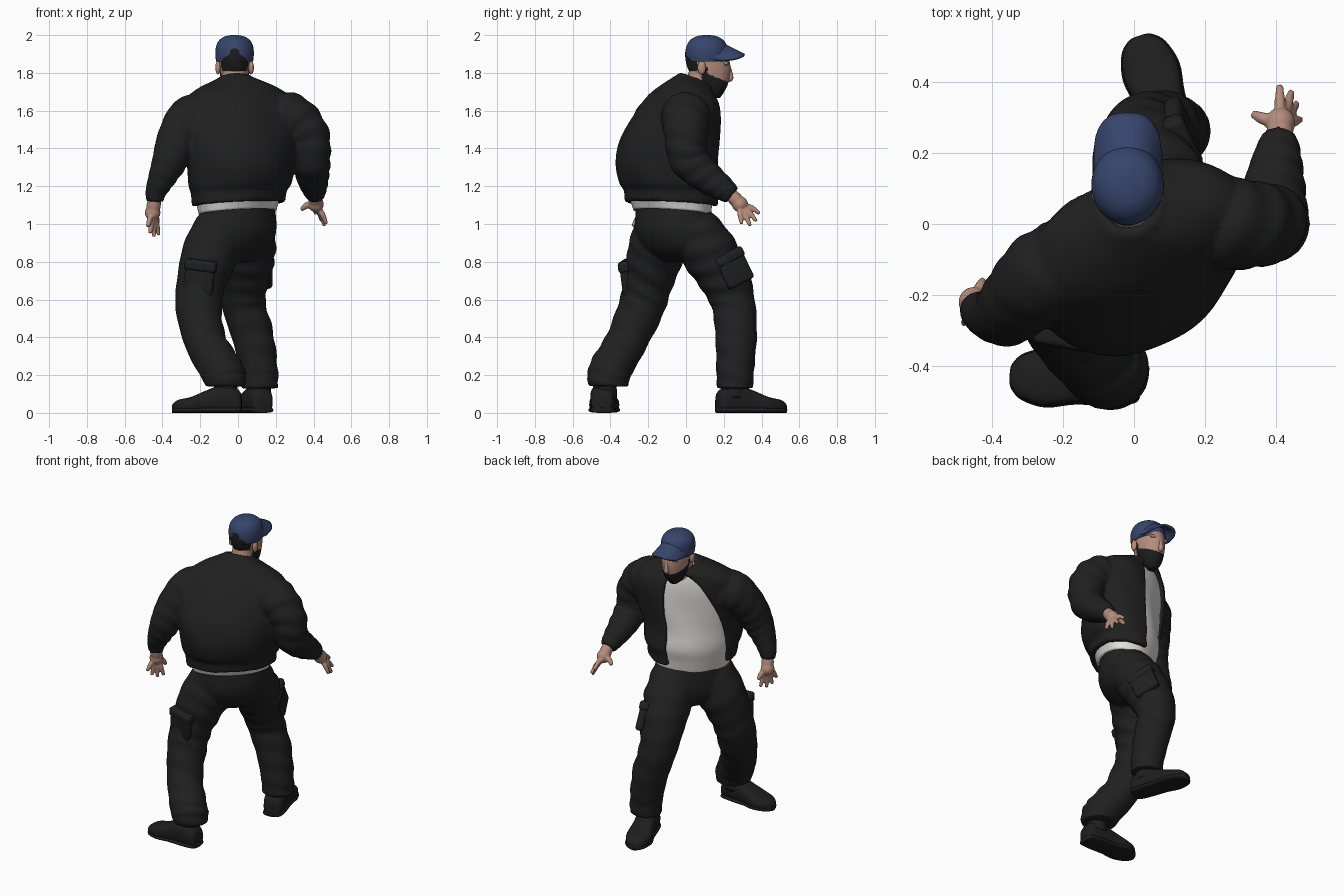
import bpy, bmesh
from math import sin, cos, pi, radians, sqrt
from mathutils import Vector

if "Cube" in bpy.data.objects:
    bpy.data.objects.remove(bpy.data.objects["Cube"], do_unlink=True)


def material(name, rgb):
    m = bpy.data.materials.new(name)
    m.use_nodes = True
    m.diffuse_color = (*rgb, 1)
    bsdf = m.node_tree.nodes["Principled BSDF"]
    bsdf.inputs["Base Color"].default_value = (*rgb, 1)
    bsdf.inputs["Roughness"].default_value = 0.8
    return m


CLOTH = material("black cloth", (0.0145, 0.0145, 0.0145))
LEATHER = material("black leather", (0.013, 0.013, 0.013))
HAIR = material("dark hair", (0.0115, 0.0115, 0.0115))
SKIN = material("skin", (0.46, 0.265, 0.2))
WHITE = material("white cotton", (0.76, 0.735, 0.7))
BLUE = material("blue cap cloth", (0.037, 0.059, 0.15))


def smooth_path(points, steps=6):
    """Catmull-Rom resampling of tuples of any length."""
    pts = [points[0], *points, points[-1]]
    out = []
    for i in range(1, len(pts) - 2):
        for s in range(steps):
            t = s / steps
            out.append([0.5 * (2 * b + (c - a) * t + (2 * a - 5 * b + 4 * c - d) * t * t
                               + (3 * b - a - 3 * c + d) * t ** 3)
                        for a, b, c, d in zip(*pts[i - 1:i + 3])])
    return out + [list(points[-1])]


def loft(bm, rings):
    rows = [[bm.verts.new(p) for p in ring] for ring in rings]
    n = len(rows[0])
    for r0, r1 in zip(rows, rows[1:]):
        for i in range(n):
            bm.faces.new((r0[i], r0[(i + 1) % n], r1[(i + 1) % n], r1[i]))
    bm.faces.new(rows[0][::-1])
    bm.faces.new(rows[-1])


def tube(bm, points, n=24, fold=0.0, steps=6):
    """Closed tube through (x, y, z, radius) points, with soft cloth folds."""
    path = smooth_path(points, steps)
    rings = []
    for i, p in enumerate(path):
        a, b = path[max(i - 1, 0)], path[min(i + 1, len(path) - 1)]
        axis = (Vector(b[:3]) - Vector(a[:3])).normalized()
        side = axis.cross(Vector((0, 1, 0.3))).normalized()
        up = axis.cross(side)
        ring = []
        for k in range(n):
            t = 2 * pi * k / n
            r = p[3] * (1 + fold * sin(i * 1.1 + 2.5 * sin(t)) * (0.6 + 0.4 * cos(t)))
            ring.append(Vector(p[:3]) + side * r * cos(t) + up * r * sin(t))
        rings.append(ring)
    loft(bm, rings)


def ball(bm, centre, size):
    made = bmesh.ops.create_uvsphere(bm, u_segments=20, v_segments=14, radius=1)["verts"]
    for v in made:
        v.co = Vector(centre) + Vector([a * b for a, b in zip(v.co, size)])


def finish(bm, name, *mats, rule=None, voxel=0):
    bmesh.ops.recalc_face_normals(bm, faces=bm.faces)
    for f in bm.faces:
        f.smooth = True
        if rule:
            f.material_index = rule(f.calc_center_median())
    mesh = bpy.data.meshes.new(name)
    bm.to_mesh(mesh)
    bm.free()
    for m in mats:
        mesh.materials.append(m)
    ob = bpy.data.objects.new(name, mesh)
    bpy.context.collection.objects.link(ob)
    if voxel:
        rm = ob.modifiers.new("merge", 'REMESH')
        rm.mode, rm.voxel_size, rm.use_smooth_shade = 'VOXEL', voxel, True
        sm = ob.modifiers.new("soften", 'SMOOTH')
        sm.factor, sm.iterations = 0.5, 3
    return ob


def body_ring(row, gap=None, thick=0.035, n=56, fold=0.0):
    """Turned ellipse (z, x, y, half width, half depth, turn, tilt); gap opens the front."""
    z, cx, cy, a, b, turn, tilt = row
    c, s = cos(radians(turn)), sin(radians(turn))

    def point(t, off=0):
        f = 1 + fold * sin(7 * t + 9 * z)
        lx, ly = (a - off) * cos(t) * f, (b - off) * sin(t) * f
        return Vector((cx + lx * c - ly * s, cy + lx * s + ly * c, z + tilt * ly))
    if gap is None:
        return [point(2 * pi * k / n) for k in range(n)]
    arc = [pi / 2 + gap + (2 * pi - 2 * gap) * k / n for k in range(n + 1)]
    return [point(t) for t in arc] + [point(t, thick) for t in arc[::-1]]


# Torso sections, hem to neck
torso = [(1.105, .005, -.08, .275, .215, 45, -.09), (1.17, .005, -.08, .28, .22, 43, -.07),
         (1.21, .01, -.085, .298, .238, 42, -.03), (1.32, .012, -.10, .308, .245, 38, 0),
         (1.45, .012, -.085, .332, .232, 32, 0), (1.58, .005, -.045, .33, .195, 26, -.05),
         (1.665, 0, -.015, .295, .16, 22, -.13), (1.715, -.005, .01, .22, .125, 16, -.22),
         (1.745, -.01, .035, .145, .105, 11, -.3), (1.762, -.015, .045, .10, .09, 8, -.35)]

# Open jacket with sleeves and collar
bm = bmesh.new()
rows = smooth_path(torso, 4)
loft(bm, [body_ring(r, gap=0.3 + 0.46 * min(1, (1.762 - r[0]) / 0.6), fold=0.01) for r in rows])
right_sleeve = [(-.18, -.11, 1.55, .13), (-.25, -.145, 1.55, .13), (-.32, -.21, 1.45, .11),
                (-.36, -.25, 1.34, .095), (-.405, -.255, 1.24, .073), (-.435, -.245, 1.17, .056),
                (-.44, -.24, 1.12, .046)]
left_sleeve = [(.2, .0, 1.55, .13), (.285, .0, 1.56, .13), (.37, .0, 1.47, .114),
               (.387, .015, 1.34, .103), (.395, .11, 1.25, .087), (.405, .2, 1.185, .066),
               (.41, .245, 1.15, .05)]
for sleeve in (right_sleeve, left_sleeve):
    tube(bm, sleeve, fold=0.05, steps=9)
collar = [(1.7, -.015, .03, .14, .12, 12, -.3), (1.74, -.015, .045, .11, .1, 10, -.35),
          (1.77, -.015, .05, .095, .082, 8, -.4)]
loft(bm, [body_ring(r, gap=0.75, thick=0.03) for r in smooth_path(collar, 4)])
finish(bm, "jacket", CLOTH, voxel=0.011)

# Collar lapels hanging beside the opening
bm = bmesh.new()
for top, tip in (((-.1, .065, 1.72), (-.18, .045, 1.64)), ((.075, .085, 1.72), (.055, .125, 1.62))):
    tube(bm, [(*top, .022), (*[(a + b) / 2 for a, b in zip(top, tip)], .024), (*tip, .012)], n=12)
finish(bm, "jacket_lapels", CLOTH)

# Shirt under the jacket, with its hem showing
bm = bmesh.new()
hem = [(1.062, 0, -.075, .235, .17, 45, -.12), (1.13, 0, -.08, .25, .19, 44, -.05)]
inner = [(z, x, y, a - .022, b - .022, turn, tilt) for z, x, y, a, b, turn, tilt in torso[2:-2]]
loft(bm, [body_ring(r, fold=0.009) for r in smooth_path(hem + inner, 4)])
finish(bm, "shirt", WHITE)

# Trousers: pelvis and two loose legs
bm = bmesh.new()
pelvis = [(1.1, 0, -.07, .222, .162, 45, 0), (.97, 0, -.065, .228, .175, 45, 0),
          (.87, -.01, -.05, .2, .15, 45, 0), (.8, -.02, -.03, .1, .08, 45, 0)]
loft(bm, [body_ring(r) for r in smooth_path(pelvis, 4)])
right_leg = [(-.09, -.14, 1.0, .13), (-.145, -.16, .85, .15), (-.195, -.2, .69, .13),
             (-.208, -.24, .55, .122), (-.17, -.32, .37, .11), (-.095, -.395, .24, .113),
             (-.07, -.41, .19, .113), (-.068, -.412, .14, .106)]
left_leg = [(.07, .02, 1.0, .13), (.05, .11, .87, .15), (.033, .195, .73, .138),
            (.03, .25, .58, .117), (.08, .265, .4, .11), (.112, .26, .22, .1), (.115, .26, .13, .097)]
for leg in (right_leg, left_leg):
    tube(bm, leg, n=32, fold=0.04, steps=8)
finish(bm, "trousers", CLOTH, voxel=0.011)


# Cargo pockets with flaps
def pocket(name, centre, outward, lean):
    bm = bmesh.new()
    for w, h, d, dz in ((.16, .18, .05, 0), (.172, .06, .064, .065)):
        made = bmesh.ops.create_cube(bm, size=1)["verts"]
        for v in made:
            v.co = Vector((v.co.x * w, v.co.y * h + dz, v.co.z * d))
    bmesh.ops.bevel(bm, geom=bm.edges[:], offset=.018, segments=3, profile=.5, affect='EDGES')
    z = Vector(outward).normalized()
    y = (Vector(lean) - z * Vector(lean).dot(z)).normalized()
    x = y.cross(z)
    for v in bm.verts:
        v.co = Vector(centre) + x * v.co.x + y * v.co.y + z * v.co.z
    finish(bm, name, CLOTH)


pocket("left_cargo_pocket", (.135, .255, .765), (.9, .35, .15), (0, -.5, 1))
pocket("right_cargo_pocket", (-.205, -.308, .715), (-.2, -.97, -.1), (.15, .1, 1))


# Shoes with soles, set along a heel to toe line
def shoe(name, heel, toe, ankle):
    heel, toe = Vector((*heel, 0)), Vector((*toe, 0))
    along = toe - heel
    side = along.normalized().cross(Vector((0, 0, 1)))
    bm = bmesh.new()
    shape = smooth_path([(0, .03, .07), (.04, .056, .12), (.25, .066, .15), (.5, .068, .12),
                         (.72, .08, .085), (.9, .062, .07), (.98, .034, .05), (1, .012, .035)], 4)

    def sections(extra, height):
        rings = []
        for t, w, h in shape:
            ring = []
            for k in range(24):
                c, s = cos(2 * pi * k / 24), sin(2 * pi * k / 24)
                c, s = [abs(q) ** .7 * (1 if q > 0 else -1) for q in (c, s)]
                ring.append(heel + along * t + side * (w + extra) * c
                            + Vector((0, 0, (height or h) * (.5 + .5 * s))))
            rings.append(ring)
        return rings
    loft(bm, sections(0, 0))
    loft(bm, sections(.004, .03))
    tube(bm, [(*ankle, .08, .065), (*ankle, .22, .06)], n=20)
    finish(bm, name, LEATHER)


shoe("right_shoe", (.02, -.445), (-.35, -.428), (-.065, -.43))
shoe("left_shoe", (.135, .165), (.015, .53), (.112, .25))


# Hands: palm, wrist and five fingers
def hand(name, wrist, palm, tips):
    wrist, palm = Vector(wrist), Vector(palm)
    bm = bmesh.new()
    tube(bm, [(*wrist, .034), (*((wrist + palm) / 2), .038), (*palm, .036)], n=16)
    ball(bm, palm, (.042, .043, .042))
    for i, tip in enumerate(tips):
        tip = Vector(tip)
        root = palm + (tip - palm) * .25
        bend = (root + tip) / 2 + (palm - wrist).normalized() * -.006 + Vector((0, 0, .008))
        r = .018 if i == 0 else .0155
        tube(bm, [(*root, r), (*bend, r), (*tip, r * .65)], n=10, steps=4)
    finish(bm, name, SKIN, voxel=0.006)


hand("left_hand", (.41, .235, 1.16), (.412, .285, 1.105),
     [(.335, .31, 1.075), (.41, .39, 1.055), (.443, .372, 1.015), (.458, .34, .99), (.468, .295, 1.0)])
hand("right_hand", (-.44, -.24, 1.14), (-.452, -.22, 1.06),
     [(-.425, -.158, 1.0), (-.42, -.19, .94), (-.445, -.22, .932), (-.465, -.25, .95), (-.478, -.28, .985)])

# Head: skin, beard and back hair chosen by position
HX = -.018
skull = [(1.666, .148, .025, .03), (1.69, .144, .05, .052), (1.73, .142, .066, .076),
         (1.79, .13, .077, .104), (1.85, .117, .084, .116), (1.92, .105, .084, .108),
         (1.97, .1, .06, .08)]


def head_rule(c):
    if c.y < .06 and abs(c.x - HX) < .072 and c.z > 1.812 or .05 < c.y < .08 and c.z > 1.86:
        return 1
    sideburn = .085 < c.y < .115 and c.z < 1.83
    return 1 if sideburn or c.y > .085 and c.z < 1.81 - .42 * (c.y - .08) else 0


bm = bmesh.new()
loft(bm, [[(HX + rx * cos(2 * pi * k / 96), cy + ry * sin(2 * pi * k / 96), z) for k in range(96)]
          for z, cy, rx, ry in smooth_path(skull, 14)])
finish(bm, "head", SKIN, HAIR, rule=head_rule)

bm = bmesh.new()
tube(bm, [(HX, .04, 1.66, .075), (HX, .065, 1.74, .066), (HX, .085, 1.83, .062)])
finish(bm, "neck", SKIN)

bm = bmesh.new()
tube(bm, [(HX, .224, 1.84, .01), (HX, .233, 1.8, .013), (HX, .233, 1.772, .017),
          (HX, .222, 1.76, .01)], n=12)
for side in (-1, 1):
    ball(bm, (HX + side * .036, .212, 1.85), (.034, .014, .012))
    ball(bm, (HX + side * .088, .083, 1.828), (.014, .022, .036))
finish(bm, "nose_brows_and_ears", SKIN)

# Cap crown with the rear opening, and its sloping curved peak
bm = bmesh.new()
crown = [(1.86, .098, .108), (1.9, .102, .113), (1.94, .098, .108), (1.97, .084, .091),
         (1.99, .058, .063), (1.998, .03, .033), (2.0, .008, .009)]
loft(bm, [[(HX + rx * cos(2 * pi * k / 96), .11 + ry * sin(2 * pi * k / 96), z) for k in range(96)]
          for z, rx, ry in smooth_path(crown, 12)])
finish(bm, "cap_crown", BLUE, HAIR,
       rule=lambda c: int(c.y < .08 and ((c.x - HX) / .068) ** 2 + ((c.z - 1.855) / .045) ** 2 < 1))

bm = bmesh.new()
grid = []
for i in range(25):
    u = i / 12 - 1
    reach = .06 + .12 * sqrt(max(0, 1 - abs(u) ** 3))
    grid.append([bm.verts.new((HX + .092 * u, .13 + reach * j / 10,
                               1.982 - .088 * j / 10 - (.11 - .08 * j / 10) * abs(u) ** 2.5))
                 for j in range(11)])
for a, b in zip(grid, grid[1:]):
    for j in range(10):
        bm.faces.new((a[j], b[j], b[j + 1], a[j + 1]))
peak = finish(bm, "cap_peak", BLUE)
solid = peak.modifiers.new("thickness", 'SOLIDIFY')
solid.thickness, solid.offset = .014, 0
